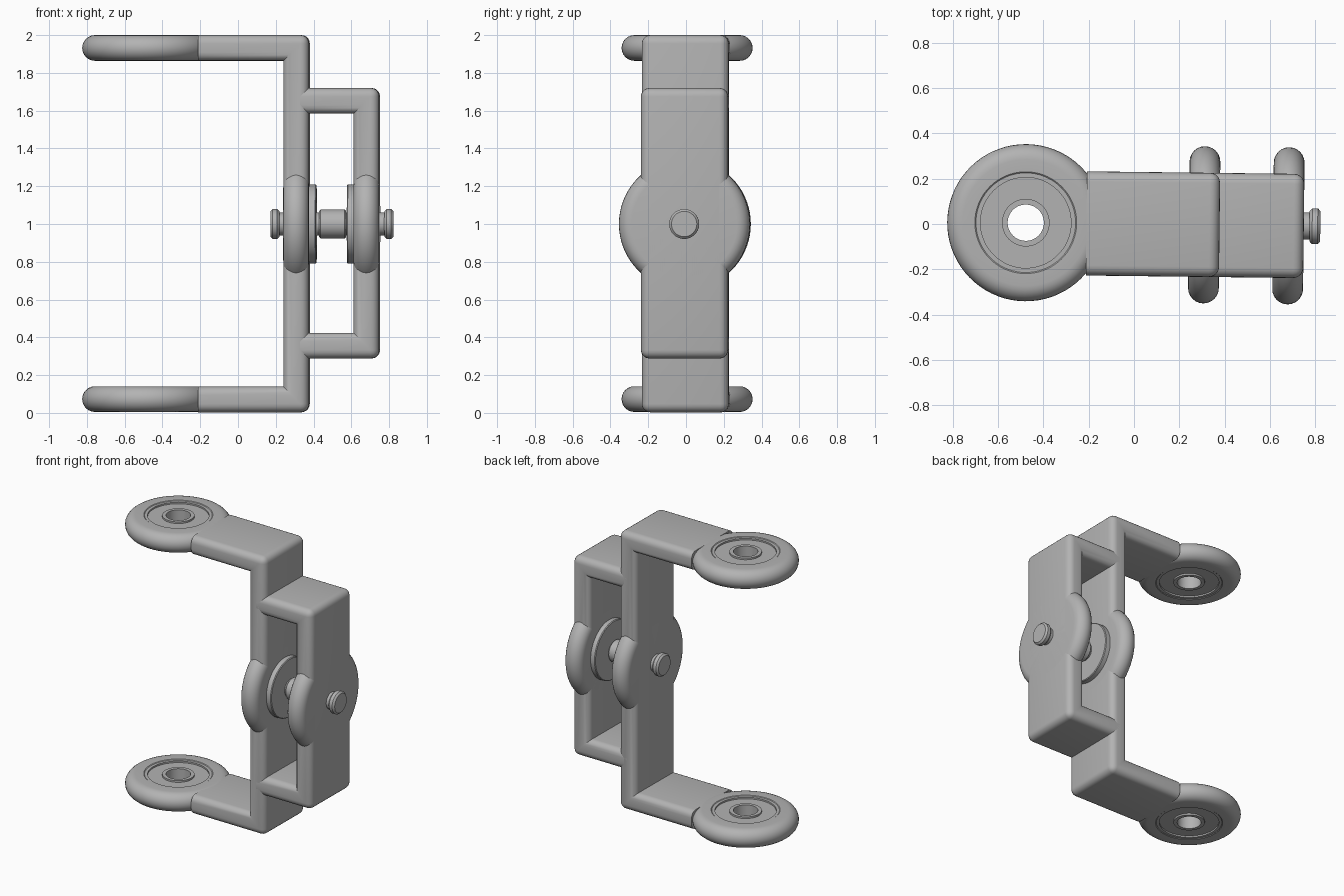
import bpy, bmesh, math
from mathutils import Matrix, Vector

cube = bpy.data.objects.get("Cube")
if cube:
    bpy.data.objects.remove(cube)

grey = bpy.data.materials.new("plain_grey")
grey.use_nodes = True
COLOUR = (0.45, 0.45, 0.45, 1)
grey.diffuse_color = COLOUR
grey.node_tree.nodes["Principled BSDF"].inputs["Base Color"].default_value = COLOUR

TWIST = Matrix.Rotation(-0.012, 4, 'Z')   # the assembly sits slightly turned
ALONG_X = Matrix.Rotation(math.pi / 2, 4, 'Y')
WIDTH, THICK, RADIUS = 0.23, 0.136, 0.347
SPINE_X, OUTER_X, ARM_X = 0.31, 0.682, -0.478


def finish(name, bm, matrix):
    bmesh.ops.recalc_face_normals(bm, faces=bm.faces)
    mesh = bpy.data.meshes.new(name)
    bm.to_mesh(mesh)
    bm.free()
    mesh.materials.append(grey)
    obj = bpy.data.objects.new(name, mesh)
    bpy.context.collection.objects.link(obj)
    obj.matrix_world = TWIST @ matrix
    bpy.ops.object.select_all(action='DESELECT')
    obj.select_set(True)
    bpy.context.view_layer.objects.active = obj
    bpy.ops.object.shade_smooth_by_angle(angle=math.radians(32))
    return obj


def lathe(name, profile, matrix, closed=False):
    """Spin (radius, height) points around the local z axis."""
    bm = bmesh.new()
    vs = [bm.verts.new((r, 0, h)) for r, h in profile]
    edges = [bm.edges.new(pair) for pair in zip(vs, vs[1:])]
    if closed:
        edges.append(bm.edges.new((vs[-1], vs[0])))
    bmesh.ops.spin(bm, geom=vs + edges, cent=(0, 0, 0), axis=(0, 0, 1),
                   angle=math.tau, steps=72, use_duplicate=False)
    bmesh.ops.remove_doubles(bm, verts=bm.verts, dist=1e-5)
    return finish(name, bm, matrix)


def bracket(name, open_x, outer_x, low, high):
    """C-shaped bent bar with rounded outer edges and sharp inner corners."""
    t = THICK
    outline = [(open_x, low), (outer_x, low), (outer_x, high), (open_x, high),
               (open_x, high - t), (outer_x - t, high - t),
               (outer_x - t, low + t), (open_x, low + t)]
    bm = bmesh.new()
    face = bm.faces.new([bm.verts.new((x, -WIDTH, z)) for x, z in outline])
    ext = bmesh.ops.extrude_face_region(bm, geom=[face])["geom"]
    moved = [v for v in ext if isinstance(v, bmesh.types.BMVert)]
    bmesh.ops.translate(bm, verts=moved, vec=Vector((0, 2 * WIDTH, 0)))
    bmesh.ops.recalc_face_normals(bm, faces=bm.faces)
    rounded = [e for e in bm.edges if e.calc_face_angle_signed() > 0.1
               and any(v.co.x > open_x + 0.01 for v in e.verts)]
    bmesh.ops.bevel(bm, geom=rounded, offset=0.045, offset_type='OFFSET',
                    segments=5, profile=0.5, affect='EDGES')
    return finish(name, bm, Matrix.Identity(4))


def rim(steps=12):
    """Half-round outer edge of a disc, from its bottom to its top."""
    h = THICK / 2
    angles = [math.pi * (i / steps - 0.5) for i in range(steps + 1)]
    return [(RADIUS - h + h * math.cos(a), h * math.sin(a)) for a in angles]


# Bent bars
bracket("main_bracket", -0.21, 0.378, 0.003, 2.0)
bracket("outer_bracket", SPINE_X, 0.75, 0.288, 1.72)

# Ring ends of the main arms, with a sunken band and a raised collar
half = THICK / 2
face_steps = [(0.225, half), (0.22, half - 0.004), (0.2, half - 0.004),
              (0.2, half - 0.015), (0.105, half - 0.015),
              (0.105, half - 0.003), (0.08, half - 0.003)]
ring = rim() + face_steps + [(r, -h) for r, h in reversed(face_steps)]
for name, z in (("upper_ring", 2.0 - half), ("lower_ring", 0.005 + half)):
    lathe(name, ring, Matrix.Translation((ARM_X, 0, z)), closed=True)

# Solid round ears on both uprights
for name, x in (("main_ear", SPINE_X), ("outer_ear", OUTER_X)):
    lathe(name, [(0, -half)] + rim() + [(0, half)],
          Matrix.Translation((x, 0, 1)) @ ALONG_X)


def turned(name, start, end, radius, soft=0.008):
    """Cylinder along x with softened rims."""
    profile = [(0, start), (radius - soft, start), (radius, start + soft),
               (radius, end - soft), (radius - soft, end), (0, end)]
    lathe(name, profile, Matrix.Translation((0, 0, 1)) @ ALONG_X)


# Washers, axle and pin heads
turned("inner_washer", 0.36, 0.416, 0.21, 0.005)
turned("outer_washer", 0.578, 0.64, 0.21, 0.005)
turned("axle", 0.19, 0.80, 0.06)
turned("axle_sleeve", 0.43, 0.572, 0.077)
turned("inner_pin_head", 0.172, 0.22, 0.079, 0.012)
turned("outer_pin_head", 0.775, 0.823, 0.079, 0.012)
